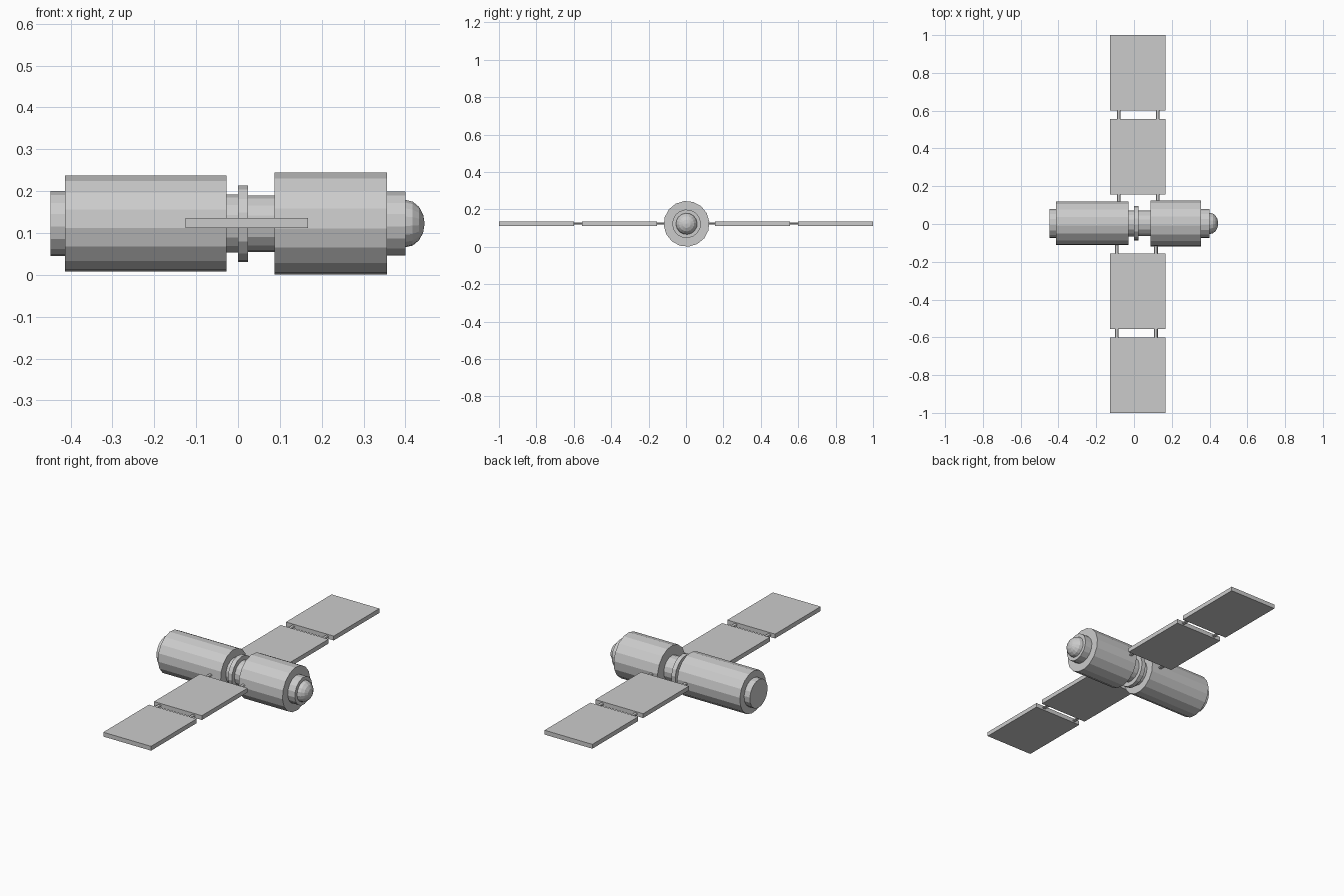
import bpy, bmesh
from math import sin, cos, pi, radians

if "Cube" in bpy.data.objects:
    bpy.data.objects.remove(bpy.data.objects["Cube"])

AXIS_Y, AXIS_Z = 0.003, 0.1225   # long axis of the hull
SIDES = 16
PHASE = radians(5.5)


def make_object(name, bm):
    bmesh.ops.recalc_face_normals(bm, faces=bm.faces)
    mesh = bpy.data.meshes.new(name)
    bm.to_mesh(mesh)
    bm.free()
    obj = bpy.data.objects.new(name, mesh)
    bpy.context.collection.objects.link(obj)
    return obj


def lathe(name, profile):
    """Faceted solid turned about the hull axis from (x, radius) points."""
    bm = bmesh.new()
    rings = []
    for x, r in profile:
        angles = [PHASE + 2 * pi * i / SIDES for i in range(SIDES)]
        rings.append([bm.verts.new((x, AXIS_Y + r * cos(a), AXIS_Z + r * sin(a)))
                      for a in angles])
    for a, b in zip(rings, rings[1:]):
        for i in range(SIDES):
            j = (i + 1) % SIDES
            bm.faces.new((a[i], a[j], b[j], b[i]))
    bm.faces.new(rings[0])
    bm.faces.new(rings[-1])
    bmesh.ops.remove_doubles(bm, verts=bm.verts, dist=1e-6)
    return make_object(name, bm)


def box(name, x0, x1, y0, y1, z0, z1):
    bm = bmesh.new()
    bmesh.ops.create_cube(bm, size=1)
    for v in bm.verts:
        v.co = ((x0 + x1) / 2 + v.co.x * (x1 - x0),
                (y0 + y1) / 2 + v.co.y * (y1 - y0),
                (z0 + z1) / 2 + v.co.z * (z1 - z0))
    return make_object(name, bm)


def rod(name, x, y0, y1, z, rx, rz):
    """Slim eight-sided strut running along y."""
    bm = bmesh.new()
    bmesh.ops.create_cone(bm, cap_ends=True, segments=8,
                          radius1=1, radius2=1, depth=1)
    for v in bm.verts:
        v.co = (x + rx * v.co.x, (y0 + y1) / 2 + v.co.z * (y1 - y0), z + rz * v.co.y)
    return make_object(name, bm)


# Hull: stacked cylinders along x
for name, x0, x1, r in [
    ("rear_cap", -0.448, -0.413, 0.078),
    ("rear_module", -0.413, -0.028, 0.1155),
    ("rear_neck", -0.028, 0.0, 0.070),
    ("joint_ring", 0.0, 0.024, 0.092),
    ("front_neck", 0.024, 0.087, 0.068),
    ("front_module", 0.087, 0.356, 0.1222),
    ("front_collar", 0.356, 0.400, 0.0765),
]:
    lathe(name, [(x0, r), (x1, r)])

# Rounded nose
dome = [(0.400 + 0.046 * sin(i * pi / 8), 0.057 * cos(i * pi / 8)) for i in range(4)]
lathe("nose_dome", dome + [(0.446, 0.0005)])

# Solar wings on both sides, two panels each with paired struts
for side, sign, shift in (("left", 1, 0.005), ("right", -1, -0.005)):
    for part, y0, y1 in (("inner", 0.155, 0.555), ("outer", 0.600, 1.0)):
        ya, yb = sorted((sign * y0, sign * y1))
        box(f"{side}_{part}_panel", -0.126, 0.167, ya, yb, 0.112, 0.136)
    for part, y0, y1 in (("inner", 0.09, 0.165), ("outer", 0.545, 0.61)):
        for end, x in (("rear", -0.086), ("front", 0.121)):
            ya, yb = sorted((sign * y0, sign * y1))
            rod(f"{side}_{part}_{end}_strut", x + shift, ya, yb, 0.124, 0.010, 0.006)
